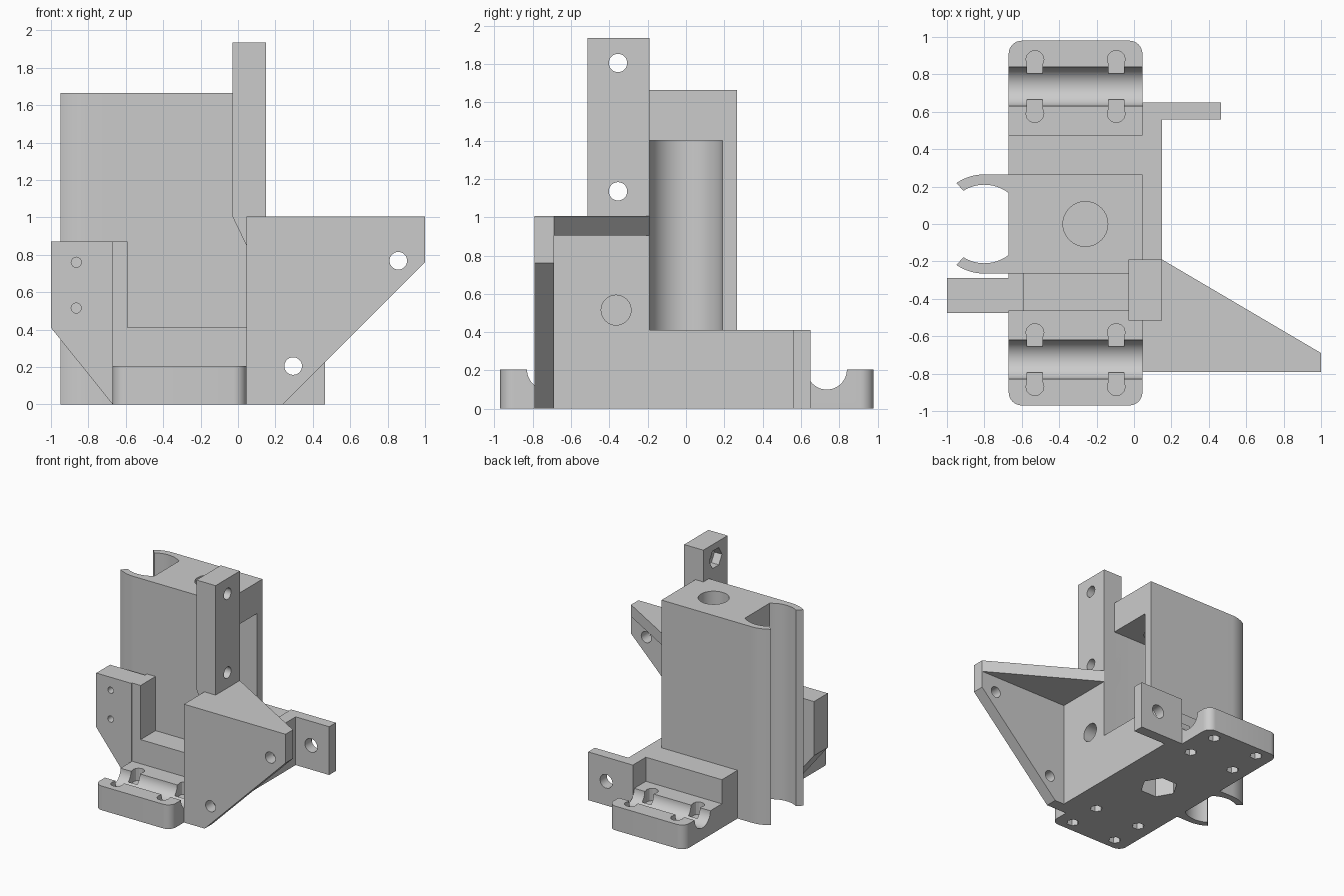
import bpy, bmesh
from math import cos, sin, pi, radians

if "Cube" in bpy.data.objects:
    bpy.data.objects.remove(bpy.data.objects["Cube"], do_unlink=True)

grey = bpy.data.materials.new("plain grey")
grey.use_nodes = True
grey.diffuse_color = (0.6, 0.6, 0.6, 1)
grey.node_tree.nodes["Principled BSDF"].inputs["Base Color"].default_value = (0.6, 0.6, 0.6, 1)


def prism(name, pts, axis, lo, hi):
    """Extrude a 2D outline along an axis."""
    def place(p, h):
        a, b = p
        return {"x": (h, a, b), "y": (a, h, b), "z": (a, b, h)}[axis]
    bm = bmesh.new()
    bottom = [bm.verts.new(place(p, lo)) for p in pts]
    top = [bm.verts.new(place(p, hi)) for p in pts]
    bm.faces.new(bottom)
    bm.faces.new(top)
    for i in range(len(pts)):
        j = (i + 1) % len(pts)
        bm.faces.new((bottom[i], bottom[j], top[j], top[i]))
    bmesh.ops.recalc_face_normals(bm, faces=bm.faces)
    mesh = bpy.data.meshes.new(name)
    bm.to_mesh(mesh)
    bm.free()
    mesh.materials.append(grey)
    ob = bpy.data.objects.new(name, mesh)
    bpy.context.collection.objects.link(ob)
    return ob


def rect(a0, a1, b0, b1):
    return [(a0, b0), (a1, b0), (a1, b1), (a0, b1)]


def arc(a, b, r, start, end, n):
    angles = [radians(start + (end - start) * i / n) for i in range(n + 1)]
    return [(a + r * cos(t), b + r * sin(t)) for t in angles]


def circle(a, b, r, n=32):
    return arc(a, b, r, 0, 360, n)[:-1]


def cut(ob, pts, axis, lo, hi):
    """Subtract an extruded outline from a part."""
    cutter = prism("cutter", pts, axis, lo, hi)
    cutter.hide_render = True
    mod = ob.modifiers.new("cut", "BOOLEAN")
    mod.operation, mod.solver, mod.object = "DIFFERENCE", "EXACT", cutter
    with bpy.context.temp_override(object=ob, active_object=ob):
        bpy.ops.object.modifier_apply(modifier=mod.name)
    bpy.data.objects.remove(cutter, do_unlink=True)


X0, X1 = -0.67, 0.045      # body sides
LEVEL, STEP = 0.205, 0.41  # plate top, core top
parts = []

# Rounded base plate
R = 0.07
outline = (arc(X1 - R, 0.98 - R, R, 0, 90, 8) + arc(X0 + R, 0.98 - R, R, 90, 180, 8)
           + arc(X0 + R, R - 0.97, R, 180, 270, 8) + arc(X1 - R, R - 0.97, R, 270, 360, 8))
base = prism("base_plate", outline, "z", 0, LEVEL)
parts.append(base)

# Rod grooves, strap notches, bolt holes and nut pockets
for yc in (0.735, -0.725):
    cut(base, circle(yc, LEVEL, 0.105, 48), "x", -0.8, 0.2)
    for xc in (-0.53, -0.095):
        cut(base, rect(xc - 0.042, xc + 0.042, yc - 0.07, yc - 0.145), "z", 0.1, 0.3)
        cut(base, rect(xc - 0.042, xc + 0.042, yc + 0.07, yc + 0.145), "z", 0.1, 0.3)
        for side in (-1, 1):
            y = yc + side * 0.145
            cut(base, circle(xc, y, 0.048, 12), "z", 0.1, 0.3)
            cut(base, circle(xc, y, 0.05, 6), "z", -0.1, 0.08)
cut(base, circle(-0.26, 0, 0.15, 6), "z", -0.1, 0.18)

# Stepped core and side block
parts.append(prism("core_block", rect(X0, X1, -0.465, 0.475), "z", LEVEL, STEP))
parts.append(prism("side_block", rect(X1, 0.15, -0.19, 0.65), "z", 0, STEP))

# Rear tab with hole
tab = prism("rear_tab", rect(0.15, 0.465, 0, STEP), "y", 0.56, 0.65)
cut(tab, circle(0.295, LEVEL, 0.058), "y", 0.4, 0.8)
parts.append(tab)

# Tower with open side channel and top hole
tower = prism("tower", rect(X0, X1, -0.265, 0.265), "z", STEP, 1.665)
channel = [(0.2, -0.19), (0.2, 0.19)] + arc(-0.26, 0, 0.19, 90, 270, 32)
cut(tower, channel, "z", 0.3, 1.4)
cut(tower, circle(-0.26, 0, 0.12), "z", 1.3, 1.8)
parts.append(tower)

# Pair of curved clip jaws along the tower
CX, RO, RI = -0.8, 0.265, 0.21
for name, s in (("rear_clip", 1), ("front_clip", -1)):
    jaw = ([(X0, RO)] + arc(CX, 0, RO, 90, 124.5, 12) + arc(CX, 0, RI, 122, 51.8, 20))
    parts.append(prism(name, [(x, s * y) for x, y in jaw], "z", 0, 1.665))

# Left mounting plate with screw holes
mount = prism("right_mount", [(-1, 0.87), (-1, STEP), (X0, 0), (X0, 0.87)], "y", -0.475, -0.29)
for z in (0.515, 0.76):
    cut(mount, circle(-0.865, z, 0.027, 16), "y", -0.6, -0.2)
parts.append(mount)
parts.append(prism("mount_rib", rect(X0, -0.59, -0.465, -0.265), "z", STEP, 0.87))

# Motor bracket: wall, front plate and top gusset
wall = prism("bracket_wall", rect(X1, 0.15, -0.69, -0.19), "z", 0, 1.005)
cut(wall, circle(-0.365, 0.515, 0.078), "x", 0, 0.3)
parts.append(wall)
plate = prism("bracket_plate", [(X1, 0), (0.24, 0), (1, 0.76), (1, 1.005), (X1, 1.005)],
              "y", -0.79, -0.69)
for x, z in ((0.295, LEVEL), (0.857, 0.768)):
    cut(plate, circle(x, z, 0.047), "y", -0.9, -0.6)
parts.append(plate)
parts.append(prism("bracket_gusset", [(0.15, -0.69), (1, -0.69), (0.15, -0.19)], "z", 0.905, 1.005))

# Upright arm with bolt holes and hexagonal nut pockets
arm = prism("upright_arm", [(0.15, 1.005), (0.15, 1.935), (-0.03, 1.935), (-0.03, 1.005),
                            (X1, 0.85), (X1, 1.005)], "y", -0.515, -0.19)
for z in (1.135, 1.805):
    cut(arm, circle(-0.355, z, 0.048), "x", -0.2, 0.3)
    cut(arm, circle(-0.355, z, 0.085, 6), "x", -0.2, 0.04)
parts.append(arm)

# Smooth the curved surfaces, keep edges sharp
bpy.ops.object.select_all(action="DESELECT")
for ob in parts:
    ob.select_set(True)
bpy.context.view_layer.objects.active = base
bpy.ops.object.shade_smooth_by_angle(angle=radians(28))
